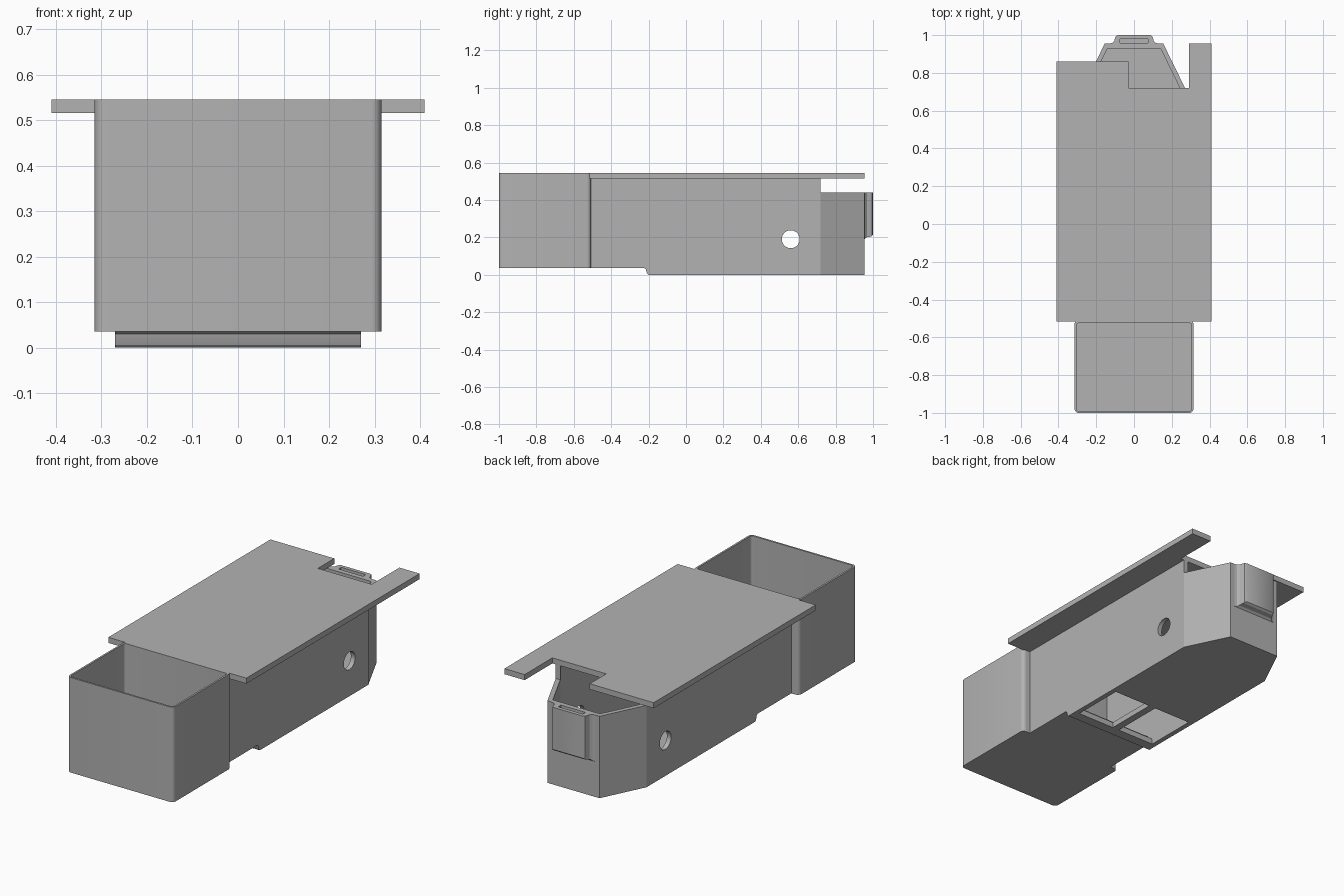
import bpy, bmesh, math
from mathutils import Vector

cube = bpy.data.objects.get("Cube")
if cube:
    bpy.data.objects.remove(cube, do_unlink=True)

grey = bpy.data.materials.new("plain_grey")
grey.use_nodes = True
colour = (0.45, 0.45, 0.45, 1)
grey.diffuse_color = colour
grey.node_tree.nodes["Principled BSDF"].inputs["Base Color"].default_value = colour


def prism(name, outline, low, high, axis="z"):
    """Extrude an outline: (x, y) along z, or (y, z) along x."""
    place = (lambda a, b, h: (a, b, h)) if axis == "z" else (lambda a, b, h: (h, a, b))
    bm = bmesh.new()
    base = bm.faces.new([bm.verts.new(place(a, b, low)) for a, b in outline])
    moved = bmesh.ops.extrude_face_region(bm, geom=[base])["geom"]
    shift = Vector(place(0, 0, high - low))
    bmesh.ops.translate(bm, vec=shift, verts=[v for v in moved if isinstance(v, bmesh.types.BMVert)])
    bmesh.ops.recalc_face_normals(bm, faces=bm.faces)
    mesh = bpy.data.meshes.new(name)
    bm.to_mesh(mesh)
    bm.free()
    mesh.materials.append(grey)
    obj = bpy.data.objects.new(name, mesh)
    bpy.context.collection.objects.link(obj)
    return obj


def rect(x0, x1, y0, y1):
    return [(x0, y0), (x1, y0), (x1, y1), (x0, y1)]


def rounded(x0, x1, y0, y1, r, steps=6):
    points = []
    corners = [(x1 - r, y1 - r), (x0 + r, y1 - r), (x0 + r, y0 + r), (x1 - r, y0 + r)]
    for i, (cx, cy) in enumerate(corners):
        for k in range(steps + 1):
            a = math.pi / 2 * (i + k / steps)
            points.append((cx + r * math.cos(a), cy + r * math.sin(a)))
    return points


def mirrored(half):
    """Complete a right-hand outline with its reflection in x."""
    return half + [(-x, y) for x, y in reversed(half)]


def cut(obj, *cutters):
    for cutter in cutters:
        cutter.hide_render = True
        mod = obj.modifiers.new("cut", "BOOLEAN")
        mod.operation, mod.solver, mod.object = "DIFFERENCE", "EXACT", cutter
    graph = bpy.context.evaluated_depsgraph_get()
    mesh = bpy.data.meshes.new_from_object(obj.evaluated_get(graph))
    obj.modifiers.clear()
    obj.data = mesh
    for cutter in cutters:
        bpy.data.objects.remove(cutter, do_unlink=True)


# Open bin at the front
front_bin = prism("front_bin", rounded(-0.315, 0.315, -1, -0.508, 0.022), 0.035, 0.545)
cut(front_bin, prism("bin_cavity", rounded(-0.305, 0.305, -0.99, -0.525, 0.012), 0.05, 0.7))

# Hollow body with tapered rear end
body = prism("body", mirrored([(0.27, -0.515), (0.27, 0.72), (0.155, 0.955)]), 0, 0.515)
step = [(-0.7, -0.1), (-0.2, -0.1), (-0.2, 0), (-0.207, 0.006), (-0.212, 0.018),
        (-0.215, 0.03), (-0.222, 0.035), (-0.7, 0.035)]
hole = [(0.56 + 0.048 * math.cos(a), 0.19 + 0.048 * math.sin(a))
        for a in (math.tau * i / 32 for i in range(32))]
cut(body,
    prism("front_cavity", rect(-0.245, 0.245, -0.6, -0.1), 0.06, 0.6),
    prism("rear_cavity", mirrored([(0.245, -0.18), (0.245, 0.715), (0.14, 0.93)]), 0.03, 0.61),
    prism("rear_top_cut", rect(0.72, 1.2, 0.44, 0.8), -0.5, 0.5, "x"),
    prism("underside_step", step, -0.5, 0.5, "x"),
    prism("side_holes", hole, -0.5, 0.5, "x"),
    prism("left_floor_window", rect(0.02, 0.243, -0.145, 0.145), -0.1, 0.1),
    prism("right_floor_window", rect(-0.243, -0.02, -0.145, 0.145), -0.1, 0.1))

# Flat lid with side overhangs and a notch at the rear
prism("lid", [(-0.41, -0.515), (0.41, -0.515), (0.41, 0.955), (0.29, 0.955),
              (0.29, 0.72), (-0.03, 0.72), (-0.03, 0.86), (-0.41, 0.86)], 0.515, 0.545)

# Slotted clip on the rear face
clip = prism("rear_clip", mirrored([(0.13, 0.95), (0.13, 0.955), (0.115, 0.958), (0.105, 0.967),
                                    (0.1, 0.985), (0.096, 0.995), (0.085, 1)]), 0.19, 0.44)
cut(clip,
    prism("clip_slot", rect(-0.073, 0.073, 0.957, 0.98), 0.23, 0.6),
    prism("clip_chamfer", [(0.94, 0.18), (0.955, 0.19), (0.965, 0.2), (0.99, 0.205),
                           (1.01, 0.222), (1.01, 0.1), (0.94, 0.1)], -0.3, 0.3, "x"))

# Smooth the rounded corners, keep hard edges
bpy.ops.object.select_all(action="DESELECT")
for obj in (front_bin, body, clip):
    obj.select_set(True)
    bpy.context.view_layer.objects.active = obj
bpy.ops.object.shade_smooth_by_angle(angle=math.radians(25))
